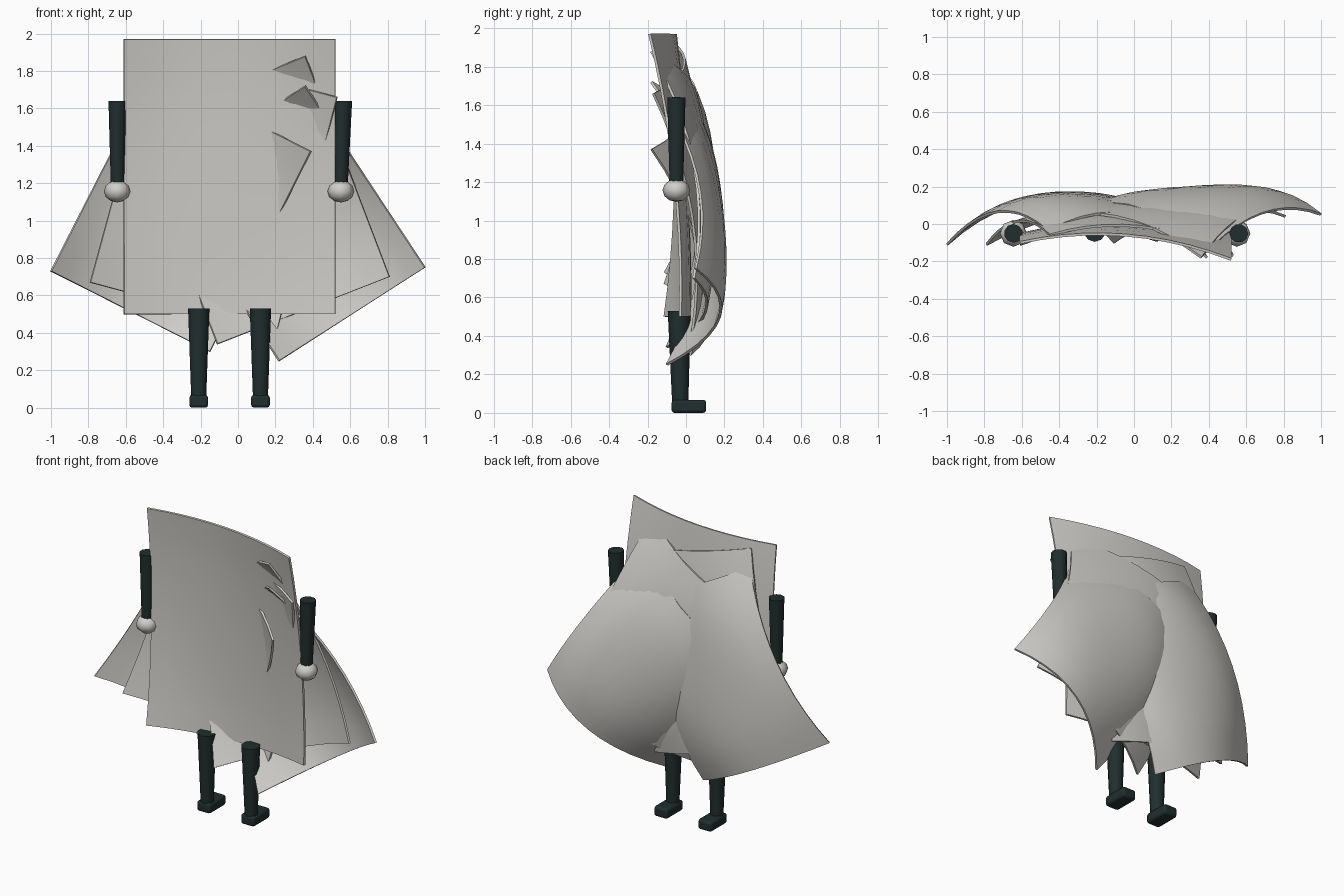
import bpy, bmesh
from math import radians
from mathutils import Vector, Matrix

cube = bpy.data.objects.get("Cube")
if cube:
    bpy.data.objects.remove(cube, do_unlink=True)


def make_material(name, rgb):
    mat = bpy.data.materials.new(name)
    mat.use_nodes = True
    mat.diffuse_color = (*rgb, 1)
    mat.node_tree.nodes["Principled BSDF"].inputs["Base Color"].default_value = (*rgb, 1)
    return mat


paper = make_material("warm grey", (0.63, 0.62, 0.59))
dark = make_material("dark teal", (0.015, 0.027, 0.027))


def add_object(name, bm, mat):
    bmesh.ops.recalc_face_normals(bm, faces=bm.faces)
    mesh = bpy.data.meshes.new(name)
    bm.to_mesh(mesh)
    bm.free()
    mesh.materials.append(mat)
    obj = bpy.data.objects.new(name, mesh)
    bpy.context.collection.objects.link(obj)
    bpy.ops.object.select_all(action='DESELECT')
    obj.select_set(True)
    bpy.context.view_layer.objects.active = obj
    return obj


def smooth(angle):
    bpy.ops.object.shade_smooth_by_angle(angle=radians(angle))


def sheet(name, corners, bow_u, bow_v, n=10):
    """Curved rectangular sheet: corners bl, br, tl, tr, bowed towards the back."""
    bl, br, tl, tr = (Vector(c) for c in corners)
    bm = bmesh.new()
    bmesh.ops.create_grid(bm, x_segments=n, y_segments=n, size=1)
    for vert in bm.verts:
        u, v = vert.co.x, vert.co.y
        s, t = (u + 1) / 2, (v + 1) / 2
        eu, ev = 1 - u * u, 1 - v * v
        vert.co = bl.lerp(br, s).lerp(tl.lerp(tr, s), t)
        vert.co.y += (bow_u * eu + bow_v * ev) * (1 - 0.2 * eu * ev)
    obj = add_object(name, bm, paper)
    solid = obj.modifiers.new("thickness", 'SOLIDIFY')
    solid.thickness = 0.014
    solid.offset = 0
    bpy.ops.object.modifier_apply(modifier=solid.name)
    smooth(35)


def limb(name, top, bottom, r_top, r_bottom):
    """Tapered ten-sided tube between two points."""
    top, bottom = Vector(top), Vector(bottom)
    axis = top - bottom
    bm = bmesh.new()
    place = Matrix.Translation((top + bottom) / 2) @ axis.to_track_quat('Z', 'Y').to_matrix().to_4x4()
    bmesh.ops.create_cone(bm, cap_ends=True, segments=10, radius1=r_bottom,
                          radius2=r_top, depth=axis.length, matrix=place)
    add_object(name, bm, dark)
    smooth(40)


# Overlapping body sheets, from the front layer to the back layer
sheet("front_sheet", [(-0.61, -0.11, 0.5), (0.52, -0.03, 0.5),
                      (-0.61, -0.10, 1.97), (0.52, -0.19, 1.97)], 0.085, 0.05)
sheet("right_inner_sheet", [(-0.79, -0.11, 0.67), (0.205, 0.03, 0.40),
                            (-0.45, -0.06, 1.92), (0.53, -0.17, 1.66)], 0.10, 0.10)
sheet("left_inner_sheet", [(-0.11, -0.10, 0.34), (0.81, 0.04, 0.70),
                           (-0.56, 0, 1.5), (0.36, -0.18, 1.88)], 0.13, 0.11)
sheet("right_outer_sheet", [(-1, -0.11, 0.73), (-0.15, 0.02, 0.30),
                            (-0.455, -0.04, 1.8), (0.39, -0.18, 1.37)], 0.16, 0.14)
sheet("left_outer_sheet", [(0.22, -0.10, 0.25), (1, 0.05, 0.75),
                           (-0.42, -0.02, 1.22), (0.36, -0.18, 1.72)], 0.20, 0.12)

# Arms and hands
for side, x_top, x_hand in (("right", -0.645, -0.645), ("left", 0.56, 0.55)):
    limb(side + "_arm", (x_top, -0.05, 1.64), (x_hand, -0.05, 1.19), 0.05, 0.037)
    bm = bmesh.new()
    bmesh.ops.create_uvsphere(bm, u_segments=8, v_segments=6, radius=0.072)
    bmesh.ops.scale(bm, vec=(1, 1, 0.83), verts=bm.verts)
    bmesh.ops.translate(bm, vec=(x_hand, -0.05, 1.157), verts=bm.verts)
    add_object(side + "_hand", bm, paper)
    smooth(60)

# Legs and feet
for side, x in (("right", -0.21), ("left", 0.12)):
    limb(side + "_leg", (x, -0.035, 0.53), (x, -0.03, 0.05), 0.06, 0.042)
    bm = bmesh.new()
    bmesh.ops.create_cube(bm, size=1)
    bmesh.ops.scale(bm, vec=(0.1, 0.18, 0.068), verts=bm.verts)
    bmesh.ops.translate(bm, vec=(x, 0.015, 0.034), verts=bm.verts)
    foot = add_object(side + "_foot", bm, dark)
    bevel = foot.modifiers.new("soft_edges", 'BEVEL')
    bevel.width = 0.015
    bevel.segments = 2
    smooth(40)
